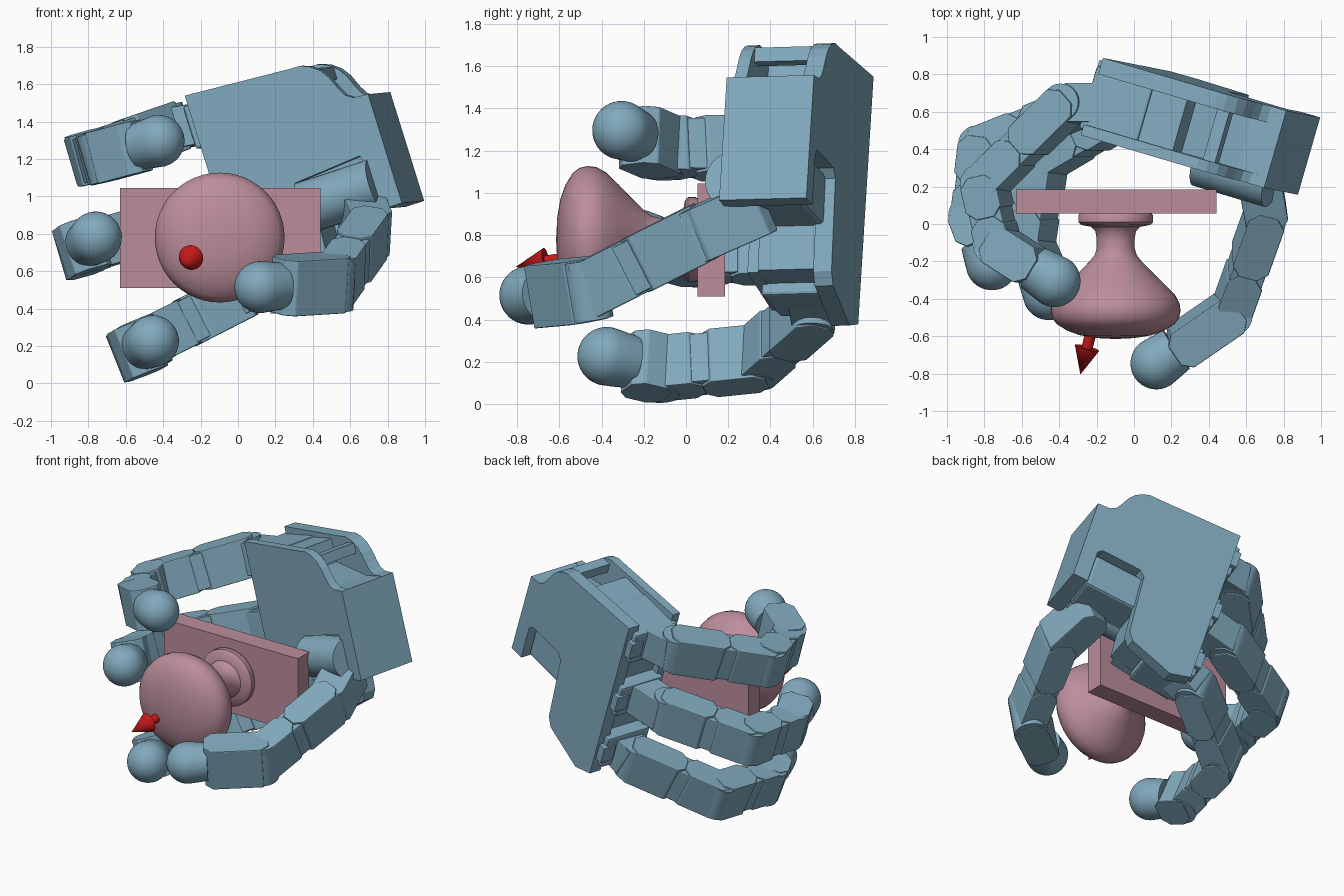
import bpy, bmesh, math
from mathutils import Vector as V

if "Cube" in bpy.data.objects:
    bpy.data.objects.remove(bpy.data.objects["Cube"])


def material(name, rgb):
    m = bpy.data.materials.new(name)
    m.diffuse_color = (*rgb, 1)
    m.use_nodes = True
    m.node_tree.nodes["Principled BSDF"].inputs["Base Color"].default_value = m.diffuse_color
    return m


BLUE = material("blue", (0.22, 0.40, 0.51))
PINK = material("pink", (0.50, 0.27, 0.33))
RED = material("red", (0.55, 0.01, 0.01))


def finish(name, bm, mat, smooth=None, bevel=0):
    bmesh.ops.recalc_face_normals(bm, faces=bm.faces)
    me = bpy.data.meshes.new(name)
    bm.to_mesh(me)
    bm.free()
    me.materials.append(mat)
    ob = bpy.data.objects.new(name, me)
    bpy.context.collection.objects.link(ob)
    if bevel:
        b = ob.modifiers.new("bevel", "BEVEL")
        b.width, b.segments, b.limit_method = bevel, 2, "ANGLE"
    if smooth:
        bpy.ops.object.select_all(action="DESELECT")
        ob.select_set(True)
        bpy.context.view_layer.objects.active = ob
        bpy.ops.object.shade_smooth_by_angle(angle=math.radians(smooth))
    return ob


def prism(name, pts, org, ex, ey, ez, z0, z1, mat=BLUE, bevel=0):
    """Extrude a 2D outline (axes ex, ey) from z0 to z1 along ez."""
    bm = bmesh.new()
    lo, hi = [[bm.verts.new(org + ex * a + ey * b + ez * z) for a, b in pts] for z in (z0, z1)]
    bm.faces.new(lo)
    bm.faces.new(hi)
    n = len(pts)
    for i in range(n):
        j = (i + 1) % n
        bm.faces.new((lo[i], lo[j], hi[j], hi[i]))
    return finish(name, bm, mat, None, bevel)


def rect(a0, a1, b0, b1):
    return [(a0, b0), (a1, b0), (a1, b1), (a0, b1)]


def lathe(name, prof, org, axis, mat, smooth=35, n=48):
    """Revolve (radius, height) points about an axis."""
    bm = bmesh.new()
    rot = V((0, 0, 1)).rotation_difference(axis).to_matrix()
    rings = []
    for r, h in prof:
        if r < 1e-5:
            rings.append([bm.verts.new(org + rot @ V((0, 0, h)))] * n)
        else:
            rings.append([bm.verts.new(org + rot @ V((r * math.cos(2 * math.pi * k / n),
                         r * math.sin(2 * math.pi * k / n), h))) for k in range(n)])
    for A, B in zip(rings, rings[1:]):
        for k in range(n):
            q = list(dict.fromkeys((A[k], A[(k + 1) % n], B[(k + 1) % n], B[k])))
            if len(q) > 2:
                bm.faces.new(q)
    return finish(name, bm, mat, smooth)


# Backing plate, knob and arrow
X, Y, Z = V((1, 0, 0)), V((0, 1, 0)), V((0, 0, 1))
prism("back_plate", rect(-0.63, 0.44, 0.51, 1.045), V(), X, Z, Y, 0.055, 0.185, PINK)
knob = [(0, -0.06), (.19, -.06), (.2, -.045), (.2, -.01), (.185, .005), (.13, .015), (.108, .04), (.102, .08),
        (.102, .13), (.112, .165), (.135, .195), (.2, .262), (.26, .32), (.318, .38), (.342, .425), (.347, .465),
        (.338, .505), (.315, .535), (.26, .57), (.19, .595), (.1, .61), (0, .615)]
lathe("knob", knob, V((-0.098, 0, 0.78)), -Y, PINK)
tip, tail = V((-.287, -.805, .65)), V((-.21, -.5, .70))
lathe("arrow", [(0, 0), (.03, 0), (.03, .17), (.067, .17), (0, (tip - tail).length)], tail, (tip - tail).normalized(), RED, 40, 32)

# Palm: two L-shaped plates around a smaller core
P0 = V((-.166, .888, 1.55))
w = V((.91, -.27, .30)).normalized()              # towards the wrist
m = V((-.275, -.96, -.026))
m = (m - w * m.dot(w)).normalized()               # towards the palm front
d = w.cross(m)
if d.z > 0:
    d = -d                                        # down across the fingers
curve = [(.6, .04), (.66, .042), (.71, .062), (.76, .10), (.795, .15), (.825, .22), (.85, .265), (.89, .292), (.975, .30)]
top = [(0, 0)] + curve + [(.975, .91), (.87, .91)]
L_back = top + [(.87, .66), (.84, .63), (.56, .63), (.52, .67), (.49, 1.12), (.45, 1.18), (.14, 1.28), (0, 1.23)]
prism("palm_back_plate", L_back, P0, w, d, m, 0, .09)
prism("palm_front_plate", top + [(.83, .60), (.44, .63), (.44, 1.1), (0, 1.15)], P0, w, d, m, .37, .43)
prism("palm_core", [(.05, .06), (.5, .06), (.5, .22), (.8, .3), (.975, .3), (.975, .91), (.87, .91), (.87, .64),
                    (.5, .64), (.47, 1.1), (.05, 1.13)], P0, w, d, m, .09, .37)
prism("palm_spacer_bar", rect(.67, .74, .08, .15), P0, w, d, m, .09, .37)


def link(name, p, q, wax, width, thick, s=0., e=0., bevel=.006):
    """Block with chamfered ends from p to q, extended by s and e."""
    u = (q - p).normalized()
    wv = (wax - u * wax.dot(u)).normalized()
    t = u.cross(wv)
    a0, a1, h = -s, (q - p).length + e, thick / 2
    c = min(.05, h * .6)
    pts = [(a0, -h + c), (a0 + c, -h), (a1 - c, -h), (a1, -h + c), (a1, h - c), (a1 - c, h), (a0 + c, h), (a0, h - c)]
    return prism(name, pts, p, u, t, wv, -width / 2, width / 2, BLUE, bevel)


def knuckle(name, p, wax, width, r=.095):
    lathe(name, [(0, -width / 2), (r, -width / 2), (r, width / 2), (0, width / 2)], p, wax.normalized(), BLUE, 40, 24)


def segment(name, p, q, wax, wid, thick):
    """One finger bone: motor housing, bracket and hinge drum."""
    mid = p.lerp(q, .55)
    link(name + "_housing", p, mid, wax, wid, thick, .05, -.005)
    link(name + "_bracket", mid, q, wax, wid * .97, thick * .96, .005, .05)
    link(name + "_spine", p, q, wax, wid * .9, thick * .9, -.06, -.06)
    knuckle(name + "_hinge", p, wax, wid * .9, thick * .5)


def fingertip(name, p, q, wax, wid=.28, r=.139):
    """End bracket with a round-nosed pad."""
    L = (q - p).length
    u = (q - p).normalized()
    link(name + "_bracket", p, p + u * (L - .11), wax, wid, .22, .05, 0)
    knuckle(name + "_hinge", p, wax, wid * .95, .105)
    prof = [(0, -.13), (r * .9, -.13), (r * .96, -.06), (r, 0)]
    prof += [(r * math.cos(k * math.pi / 24), r * math.sin(k * math.pi / 24)) for k in range(1, 12)] + [(0, r)]
    lathe(name + "_pad", prof, q, u, BLUE, 40, 40)


# Fingers: palm position, three joints, tip centre, hinge axis
fingers = {
    "upper_finger": (.17, (-.36, .645, 1.36), (-.80, .21, 1.21), (-.725, -.115, 1.215), (-.425, -.305, 1.296), (-.28, .05, .95)),
    "middle_finger": (.62, (-.28, .63, .885), (-.81, .42, .725), (-.855, .04, .71), (-.76, -.215, .78), (-.28, .05, .95)),
    "lower_finger": (1.05, (-.01, .61, .46), (-.49, .33, .215), (-.56, -.13, .168), (-.455, -.375, .226), (-.37, .05, .93)),
}
for name, (b, *joints, ax) in fingers.items():
    ax = V(ax)
    j1, j2, j3, end = [V(j) for j in joints]
    base = P0 + d * b + m * .22 + w * .08
    prism(name + "_motor", rect(-.04, .3, b - .12, b + .12), P0, w, d, m, .05, .40, BLUE, .015)
    link(name + "_root", base, j1, ax, .22, .21, .05, .04)
    prism(name + "_stop", rect(-.05, .05, b - .06, b + .06), P0, w, d, m, .02, .12)
    segment(name + "_first", j1, j2, ax, .27, .20)
    segment(name + "_second", j2, j3, ax, .275, .20)
    fingertip(name + "_tip", j3, end, ax)

# Thumb: motor in the palm notch, two bones and a tip
t1, t2, t3, t4 = [V(p) for p in ((.66, .30, .91), (.705, .05, .80), (.52, -.47, .54), (.12, -.745, .515))]
axis = V((.05, -.38, .92))
prism("thumb_motor", rect(.47, .86, .645, .89), P0, w, d, m, .05, .40, BLUE, .02)
lathe("thumb_motor_drum", [(0, 0), (.14, 0), (.14, .42), (0, .42)],
      P0 + w * .44 + d * .77 + m * .40, w, BLUE, 40, 32)
link("thumb_root", t1, t2, axis, .26, .23, .08, .05)
segment("thumb_first", t2, t3, axis, .28, .20)
fingertip("thumb_tip", t3, t4, V((.06, -.16, .97)), .30)
